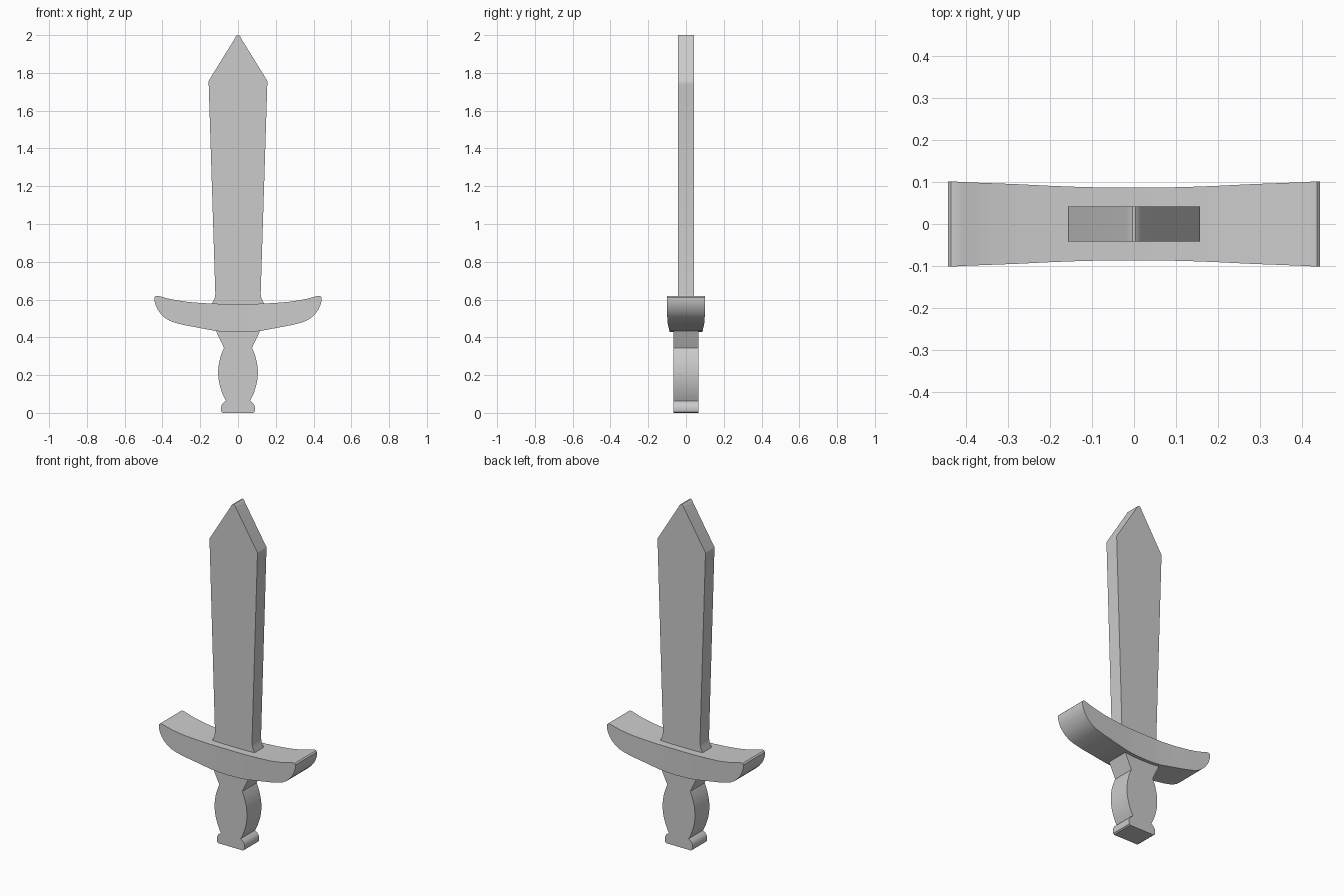
import bpy, bmesh, math

if "Cube" in bpy.data.objects:
    bpy.data.objects.remove(bpy.data.objects["Cube"])


def loft(name, rings):
    """Skin a row of four-cornered sections and cap both ends."""
    bm = bmesh.new()
    rows = [[bm.verts.new(p) for p in ring] for ring in rings]
    for a, b in zip(rows, rows[1:]):
        for i in range(4):
            j = (i + 1) % 4
            bm.faces.new((a[i], a[j], b[j], b[i]))
    bm.faces.new(rows[0])
    bm.faces.new(rows[-1])
    bmesh.ops.recalc_face_normals(bm, faces=bm.faces)
    mesh = bpy.data.meshes.new(name)
    bm.to_mesh(mesh)
    bm.free()
    obj = bpy.data.objects.new(name, mesh)
    bpy.context.collection.objects.link(obj)
    bpy.ops.object.select_all(action='DESELECT')
    obj.select_set(True)
    bpy.context.view_layer.objects.active = obj
    bpy.ops.object.shade_smooth_by_angle(angle=math.radians(30))
    return obj


def upright(name, profile, d):
    """Symmetric part from (half width, height) points and a half depth."""
    return loft(name, [[(-w, -d, z), (w, -d, z), (w, d, z), (-w, d, z)]
                       for w, z in profile])


# Blade: flared root, slight widening, pointed tip
upright("blade", [(0.139, 0.565), (0.137, 0.58), (0.124, 0.605), (0.120, 0.63),
                  (0.155, 1.735), (0.157, 1.75), (0.154, 1.76),
                  (0.018, 1.98), (0.012, 1.993), (0.004, 2.0)], 0.042)

# Handle: pommel foot, bulging grip, flared collar
grip = [(0.064 + 0.036 * math.sin(math.pi * t) ** 0.85 + 0.010 * t,
         0.064 + 0.28 * t) for t in [i / 12 for i in range(13)]]
upright("handle", [(0.080, 0.0), (0.088, 0.006), (0.091, 0.02), (0.088, 0.038),
                   (0.080, 0.052)] + grip + [(0.117, 0.434), (0.122, 0.445)], 0.067)

# Crossguard: half stations (x, top z, bottom z, half depth), mirrored
half = [(0.0, 0.577, 0.427, 0.087), (0.06, 0.577, 0.428, 0.087),
        (0.12, 0.578, 0.434, 0.088), (0.20, 0.582, 0.449, 0.091),
        (0.28, 0.589, 0.464, 0.095), (0.334, 0.598, 0.477, 0.097),
        (0.36, 0.603, 0.487, 0.098), (0.387, 0.610, 0.503, 0.099),
        (0.408, 0.616, 0.523, 0.100), (0.425, 0.620, 0.546, 0.101),
        (0.436, 0.619, 0.570, 0.101), (0.443, 0.612, 0.594, 0.101)]
stations = [(-x, t, b, d) for x, t, b, d in reversed(half[1:])] + half
loft("crossguard", [[(x, -d, b), (x, d, b), (x, d, t), (x, -d, t)]
                    for x, t, b, d in stations])
